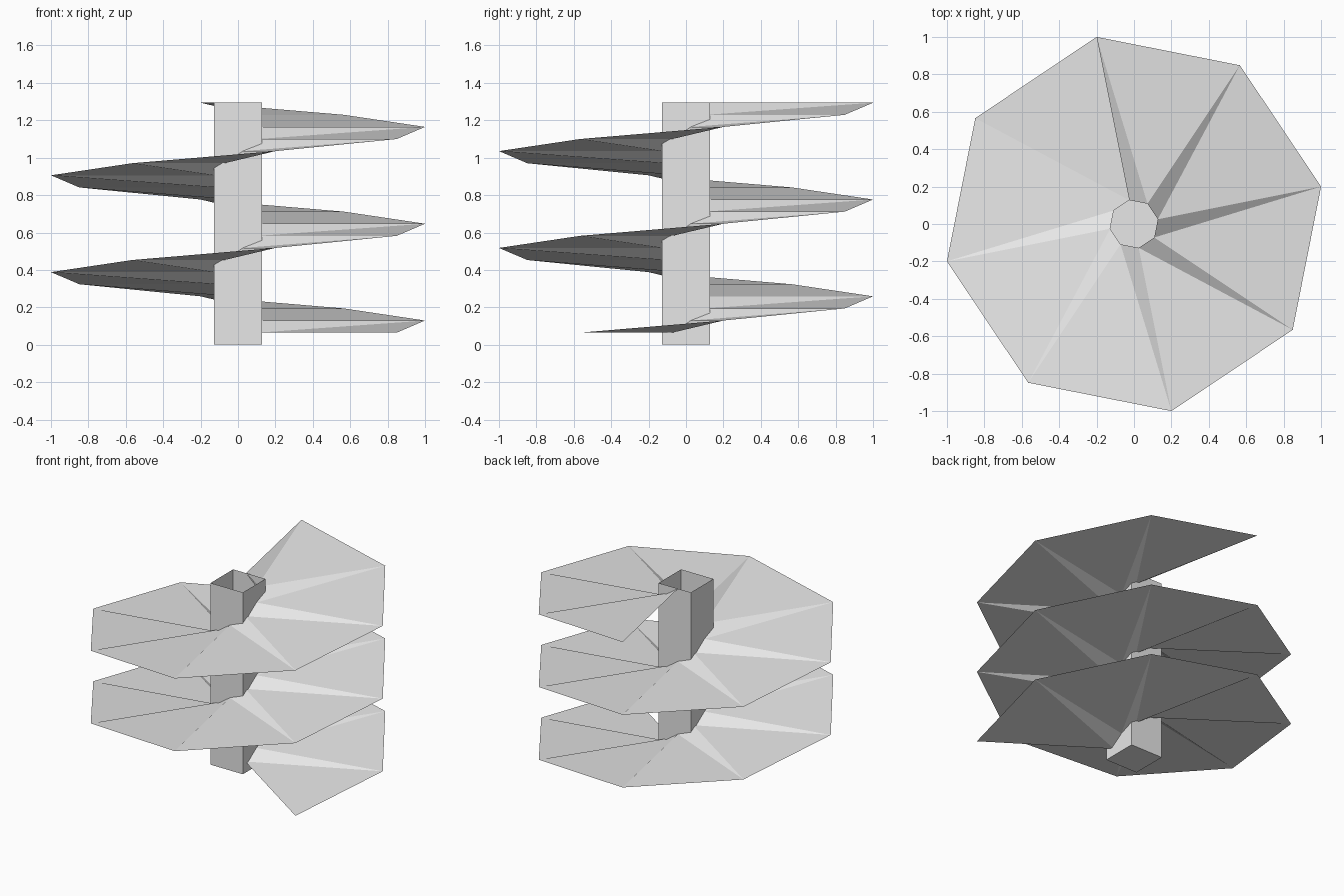
import bpy
import bmesh
import math

cube = bpy.data.objects.get("Cube")
if cube:
    bpy.data.objects.remove(cube, do_unlink=True)

SIDES = 8                      # blade segments per turn
LEVELS = 20                    # number of height steps
HEIGHT = 1.294
STEP = HEIGHT / LEVELS
START = math.atan2(-1.0, 0.2)  # direction of the zero-height spoke
OUTER, INNER = 1.02, 0.13
HALF = 0.127                   # half width of the shaft

grey = bpy.data.materials.new("light_grey")
grey.use_nodes = True
grey.diffuse_color = (0.8, 0.8, 0.8, 1)
grey.node_tree.nodes["Principled BSDF"].inputs["Base Color"].default_value = (0.8, 0.8, 0.8, 1)


def finish(bm, name):
    mesh = bpy.data.meshes.new(name)
    bm.to_mesh(mesh)
    bm.free()
    mesh.materials.append(grey)
    obj = bpy.data.objects.new(name, mesh)
    bpy.context.collection.objects.link(obj)
    return obj


# Square shaft: closed at the bottom, open at the top
bm = bmesh.new()
bmesh.ops.create_cube(bm, size=1)
for v in bm.verts:
    v.co.x *= 2 * HALF
    v.co.y *= 2 * HALF
    v.co.z = (v.co.z + 0.5) * HEIGHT
bm.normal_update()
top = [f for f in bm.faces if f.normal.z > 0.5]
bmesh.ops.delete(bm, geom=top, context='FACES_ONLY')
finish(bm, "shaft")

# Spiral blade: a single sheet climbing counter-clockwise
bm = bmesh.new()
spokes = []
for k in range(1, LEVELS + 1):
    a = START + k * math.tau / SIDES
    spokes.append([bm.verts.new((r * math.cos(a), r * math.sin(a), k * STEP))
                   for r in (INNER, OUTER)])
for (in_a, out_a), (in_b, out_b) in zip(spokes, spokes[1:]):
    bm.faces.new((in_a, out_a, out_b))
    bm.faces.new((in_a, out_b, in_b))
finish(bm, "spiral_blade")
